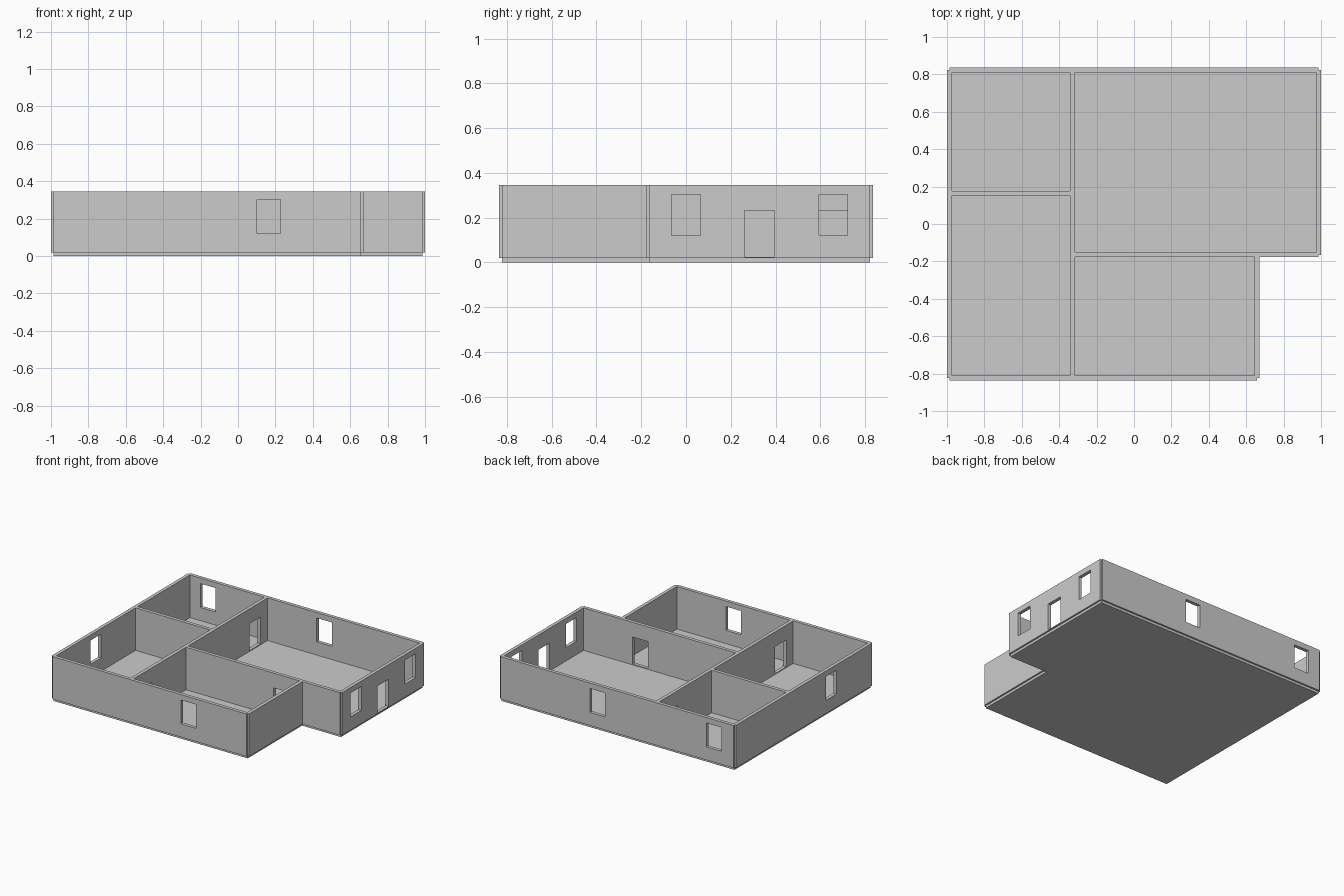
import bpy, bmesh

if "Cube" in bpy.data.objects:
    bpy.data.objects.remove(bpy.data.objects["Cube"])

U = 1 / 6.08            # one plan grid step
T = 0.0263              # wall thickness
Z0, Z1 = 0.019, 0.345   # floor level, wall top
WINDOW = (0.128, 0.12, 0.303)   # width, bottom, top
DOOR = (0.134, 0.025, 0.232)


def box(name, lo, hi):
    bpy.ops.mesh.primitive_cube_add(size=1, location=[(a + b) / 2 for a, b in zip(lo, hi)])
    ob = bpy.context.object
    ob.name = name
    ob.scale = [b - a for a, b in zip(lo, hi)]
    bpy.ops.object.transform_apply(location=False, rotation=False, scale=True)
    return ob


def span(axis, at, start, end, thick, z0, z1):
    """Box corners for a strip running along the axis, centred on line `at`."""
    lo, hi = [start, at - thick / 2, z0], [end, at + thick / 2, z1]
    if axis == 'y':
        lo[:2], hi[:2] = lo[1::-1], hi[1::-1]
    return lo, hi


def wall(name, axis, at, start, end, openings=()):
    at, start, end = at * U, start * U, end * U
    ob = box(name, *span(axis, at, start, end, T, Z0, Z1))
    for pos, (w, z0, z1) in openings:
        c = pos * U
        cutter = box("cutter", *span(axis, at, c - w / 2, c + w / 2, T * 3, z0, z1))
        cutter.hide_render = True
        mod = ob.modifiers.new("opening", 'BOOLEAN')
        mod.operation, mod.solver, mod.object = 'DIFFERENCE', 'EXACT', cutter
        bpy.context.view_layer.objects.active = ob
        bpy.ops.object.modifier_apply(modifier=mod.name)
        bpy.data.objects.remove(cutter)


# L-shaped floor slab following the wall centre lines
bm = bmesh.new()
outline = [(-6, -5), (4, -5), (4, -1), (6, -1), (6, 5), (-6, 5)]
face = bm.faces.new([bm.verts.new((x * U, y * U, 0)) for x, y in outline])
top = bmesh.ops.extrude_face_region(bm, geom=[face])['geom']
for v in top:
    if isinstance(v, bmesh.types.BMVert):
        v.co.z = Z0
bmesh.ops.recalc_face_normals(bm, faces=bm.faces)
mesh = bpy.data.meshes.new("floor")
bm.to_mesh(mesh)
bm.free()
bpy.context.collection.objects.link(bpy.data.objects.new("floor", mesh))

# Outer walls
wall("front_wall", 'x', -5, -6, 4, [(1, WINDOW)])
wall("back_wall", 'x', 5, -6, 6, [(-5, WINDOW), (1, WINDOW)])
wall("left_wall", 'y', -6, -5, 5, [(-2, WINDOW)])
wall("right_wall", 'y', 6, -1, 5, [(0, WINDOW), (2, DOOR), (4, WINDOW)])
wall("recess_side_wall", 'y', 4, -5, -1)

# Inner walls; the cross wall continues outside as the recess wall
wall("long_inner_wall", 'y', -2, -5, 5, [(-4, DOOR), (4, DOOR)])
wall("cross_inner_wall", 'x', -1, -2, 6, [(3, DOOR)])
wall("small_room_wall", 'x', 1, -6, -2)
